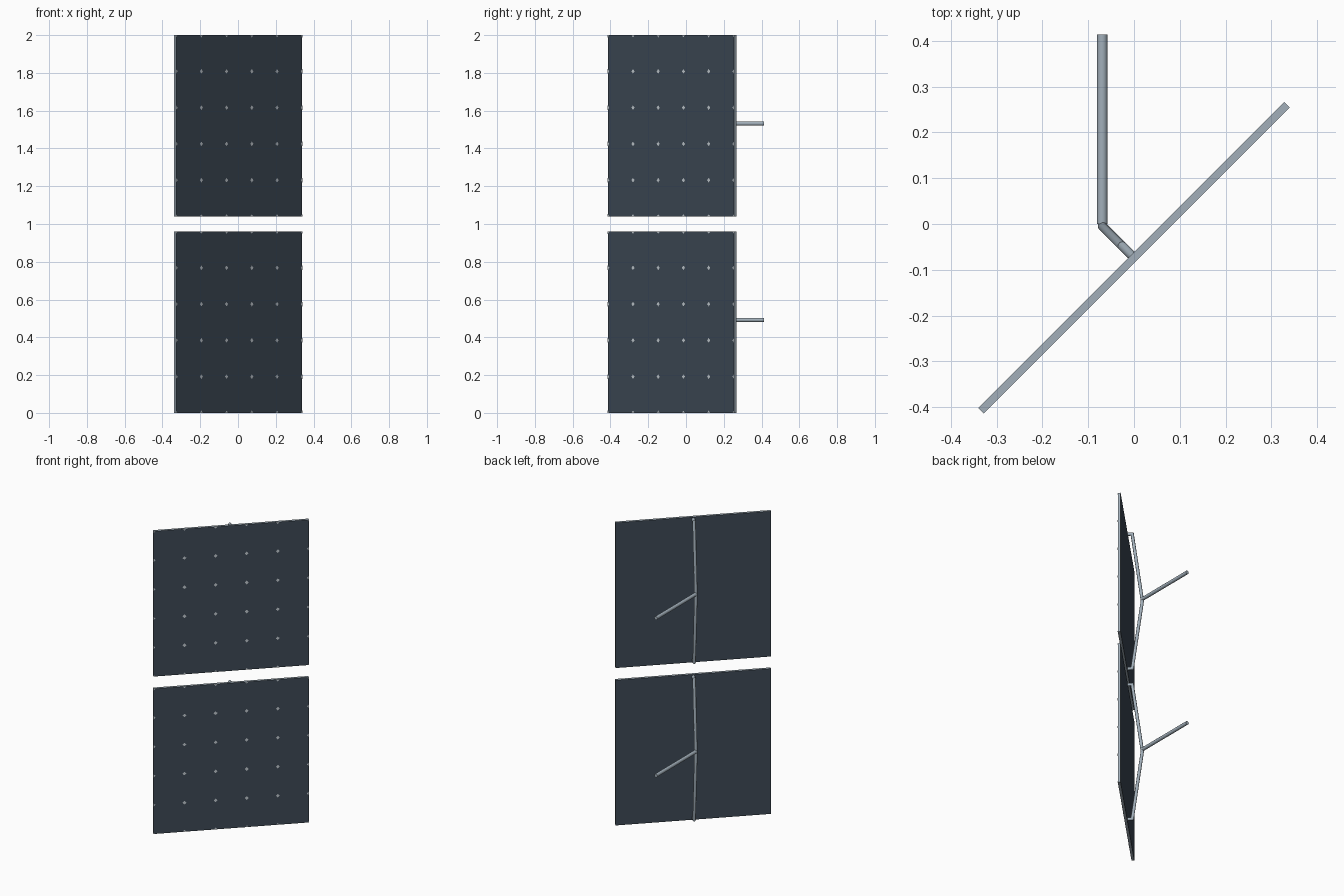
import bpy, bmesh, math
from mathutils import Vector

if "Cube" in bpy.data.objects:
    bpy.data.objects.remove(bpy.data.objects["Cube"])

W, H, T = 0.945, 0.96, 0.017          # panel width, height, thickness
CY = -0.074                           # panel centre in y
A = Vector((1, 1, 0)).normalized()    # along the panel
N = Vector((-1, 1, 0)).normalized()   # towards the back
ELBOW = 0.098                         # bracket elbow distance behind panel


def mat(name, c):
    m = bpy.data.materials.new(name)
    m.diffuse_color = (*c, 1)
    m.use_nodes = True
    m.node_tree.nodes["Principled BSDF"].inputs["Base Color"].default_value = m.diffuse_color
    return m


dark = mat("dark cell blue", (0.047, 0.067, 0.092))
metal = mat("light metal", (0.36, 0.43, 0.49))
pale = mat("pale marks", (0.55, 0.60, 0.64))


def P(u, n, z):
    return Vector((0, CY, 0)) + A * u + N * n + Vector((0, 0, z))


def finish(name, bm, mats):
    me = bpy.data.meshes.new(name)
    bmesh.ops.recalc_face_normals(bm, faces=bm.faces)
    bm.to_mesh(me)
    bm.free()
    for m in mats:
        me.materials.append(m)
    ob = bpy.data.objects.new(name, me)
    bpy.context.collection.objects.link(ob)
    return ob


def panel(z0):
    # slab: dark front and back, metal rim
    bm = bmesh.new()
    bmesh.ops.create_cube(bm, size=1)
    for v in bm.verts:
        v.co = P(v.co.x * W, v.co.y * T, z0 + (v.co.z + 0.5) * H)
    bm.normal_update()
    for f in bm.faces:
        f.material_index = 0 if abs(f.normal.dot(N)) > 0.9 else 1
    finish("solar_panel", bm, [dark, metal])


def marks(z0, r=0.012):
    # small diamonds where the cells meet, clipped at the panel rim
    bm = bmesh.new()
    for i in range(6):
        for j in range(6):
            u, z = (i / 5 - 0.5) * W, j / 5 * H
            pts = []
            for du, dz in ((r, 0), (0, r), (-r, 0), (0, -r)):
                p = (max(-W / 2, min(W / 2, u + du)), max(0, min(H, z + dz)))
                if p not in pts:
                    pts.append(p)
            f = bm.faces.new([bm.verts.new(P(a, -T / 2 - 0.0005, z0 + b)) for a, b in pts])
            f.normal_update()
            if f.normal.dot(N) > 0:
                f.normal_flip()
    me = bpy.data.meshes.new("cell_marks")
    bm.to_mesh(me)
    bm.free()
    me.materials.append(pale)
    bpy.context.collection.objects.link(bpy.data.objects.new("cell_marks", me))


def tube(name, pts, r, side, sides=12):
    # mitred tube along a planar path; side is the plane normal
    bm = bmesh.new()
    rings = []
    for i, p in enumerate(pts):
        d0 = (p - pts[i - 1]).normalized() if i else (pts[1] - p).normalized()
        d1 = (pts[i + 1] - p).normalized() if i < len(pts) - 1 else d0
        t = (d0 + d1).normalized()
        up = t.cross(side).normalized() / max(0.5, t.dot(d0))
        rings.append([bm.verts.new(p + side * r * math.cos(k * math.tau / sides)
                                   + up * r * math.sin(k * math.tau / sides))
                      for k in range(sides)])
    for a, b in zip(rings, rings[1:]):
        for k in range(sides):
            m = (k + 1) % sides
            bm.faces.new((a[k], a[m], b[m], b[k]))
    bm.faces.new(rings[0])
    bm.faces.new(rings[-1])
    ob = finish(name, bm, [metal])
    bpy.ops.object.select_all(action='DESELECT')
    ob.select_set(True)
    bpy.context.view_layer.objects.active = ob
    bpy.ops.object.shade_smooth_by_angle(angle=math.radians(40))


for z0 in (0, 1.04):
    panel(z0)
    marks(z0)
    # bent bracket behind the panel
    path = [(0, 0.945), (0.037, 0.945), (ELBOW, 0.48), (0.037, 0.015), (0, 0.015)]
    tube("bracket", [P(0, n, z0 + z) for n, z in path], 0.010, A)
    # straight wall arm
    e = P(0, ELBOW, z0 + 0.492)
    tube("mounting_arm", [Vector((e.x, 0, e.z)), Vector((e.x, 0.414, e.z))],
         0.0115, Vector((1, 0, 0)))
